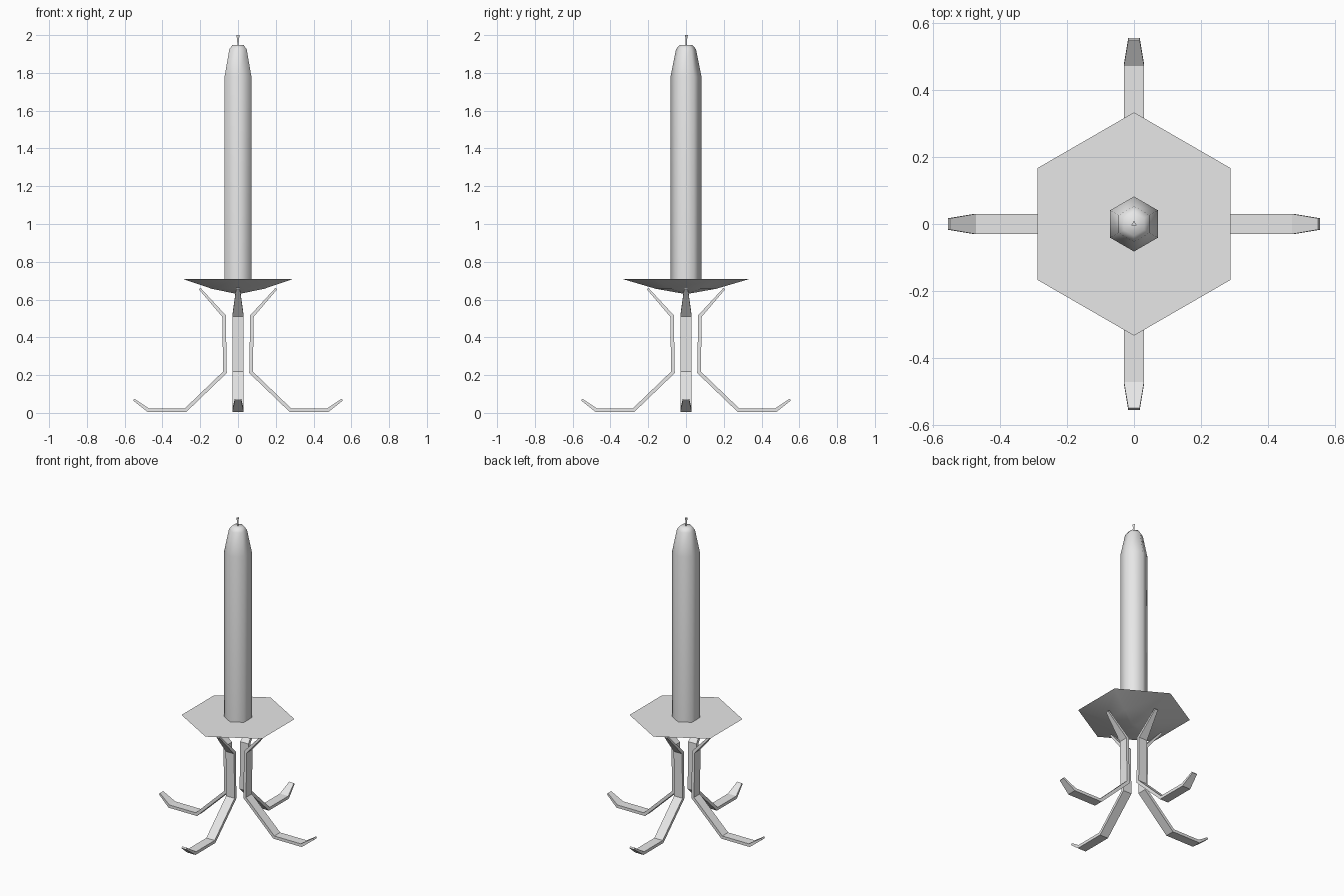
import bpy, bmesh, math
from mathutils import Matrix, Vector

if "Cube" in bpy.data.objects:
    bpy.data.objects.remove(bpy.data.objects["Cube"])

GREY = (0.8, 0.8, 0.8, 1)
grey = bpy.data.materials.new("plain grey")
grey.use_nodes = True
grey.diffuse_color = GREY
grey.node_tree.nodes["Principled BSDF"].inputs["Base Color"].default_value = GREY


def finish(name, bm, smooth_angle):
    bmesh.ops.recalc_face_normals(bm, faces=bm.faces)
    mesh = bpy.data.meshes.new(name)
    bm.to_mesh(mesh)
    bm.free()
    mesh.materials.append(grey)
    obj = bpy.data.objects.new(name, mesh)
    bpy.context.collection.objects.link(obj)
    bpy.ops.object.select_all(action='DESELECT')
    obj.select_set(True)
    bpy.context.view_layer.objects.active = obj
    bpy.ops.object.shade_smooth_by_angle(angle=math.radians(smooth_angle))
    return obj


def bridge(bm, rings):
    """Skin a row of equal rings and cap both ends."""
    rings = [[bm.verts.new(p) for p in ring] for ring in rings]
    n = len(rings[0])
    for a, b in zip(rings, rings[1:]):
        for i in range(n):
            j = (i + 1) % n
            bm.faces.new((a[i], a[j], b[j], b[i]))
    bm.faces.new(rings[0])
    bm.faces.new(rings[-1])


def turned(name, profile, sides, smooth_angle):
    """Upright prism from (radius, height) pairs, one corner towards the back."""
    bm = bmesh.new()
    angles = [math.pi / 2 + math.tau * i / sides for i in range(sides)]
    bridge(bm, [[(r * math.cos(a), r * math.sin(a), z) for a in angles]
                for r, z in profile])
    return finish(name, bm, smooth_angle)


# Candle, drip plate and wick
turned("candle", [(0.082, 0.70), (0.082, 1.78), (0.053, 1.925), (0.035, 1.947)], 6, 65)
turned("drip_plate", [(0.02, 0.632), (0.16, 0.657), (0.333, 0.708)], 6, 40)
turned("wick", [(0.004, 1.94), (0.005, 1.975), (0.010, 2.0)], 3, 30)

# Legs: (distance out, height, half width) along the middle of a bent strip
PATH = [(0.203, 0.658, 0.010), (0.074, 0.513, 0.030), (0.069, 0.215, 0.030),
        (0.278, 0.014, 0.030), (0.475, 0.014, 0.030), (0.552, 0.070, 0.017)]
THICK = 0.019


def leg(name, angle):
    pts = [Vector((r, z)) for r, z, w in PATH]
    bm = bmesh.new()
    rings = []
    for i, p in enumerate(pts):
        ahead = (pts[min(i + 1, len(pts) - 1)] - pts[max(i, 0)]).normalized()
        behind = (p - pts[max(i - 1, 0)]).normalized()
        # Mitre each bend so the strip keeps its thickness
        along = (ahead + behind).normalized()
        straight = ahead if ahead.length else behind
        side = Vector((-along.y, along.x)) * THICK / 2 / max(along.dot(straight), 0.5)
        if i in (0, len(pts) - 1):
            side *= 0.6
        a, b, w = p + side, p - side, PATH[i][2]
        rings.append([(a.x, -w, a.y), (a.x, w, a.y), (b.x, w, b.y), (b.x, -w, b.y)])
    bridge(bm, rings)
    for v in bm.verts:
        v.co.z = max(v.co.z, 0)
    bm.transform(Matrix.Rotation(angle, 4, 'Z'))
    return finish(name, bm, 30)


for k, where in enumerate(("left", "back", "right", "front")):
    leg(where + "_leg", k * math.pi / 2)
